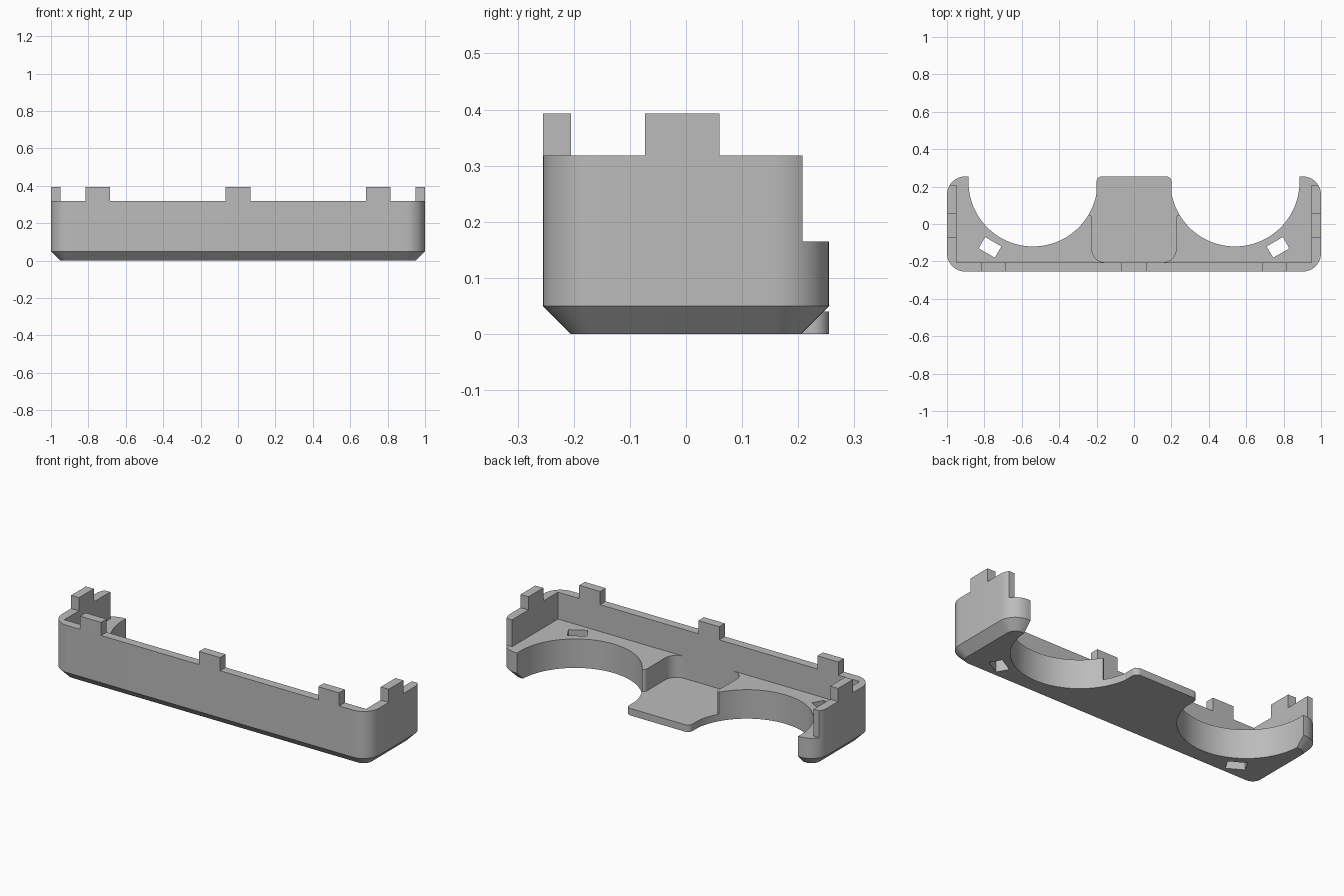
import bpy, bmesh, math
from mathutils import Vector

if "Cube" in bpy.data.objects:
    bpy.data.objects.remove(bpy.data.objects["Cube"], do_unlink=True)

GREY = (0.5, 0.5, 0.5, 1)
mat = bpy.data.materials.new("plain grey")
mat.use_nodes = True
mat.diffuse_color = GREY
mat.node_tree.nodes["Principled BSDF"].inputs["Base Color"].default_value = GREY

W, D = 1.0, 0.255              # half width and half depth
RIM, TOP = 0.318, 0.393        # wall top and clip top
SHELF, FLOOR = 0.165, 0.04     # raised shelf and low centre floor
T = 0.05                       # wall thickness and bottom chamfer


def fillet(corners, steps=12):
    """Outline from (x, y, radius) corners, each rounded by its radius."""
    out = []
    for i, (x, y, r) in enumerate(corners):
        p = Vector((x, y))
        if r == 0:
            out.append(p)
            continue
        a = (Vector(corners[i - 1][:2]) - p).normalized()
        b = (Vector(corners[(i + 1) % len(corners)][:2]) - p).normalized()
        half = a.angle(b) / 2
        mid = p + (a + b).normalized() * r / math.sin(half)
        start = p + a * r / math.tan(half) - mid
        end = p + b * r / math.tan(half) - mid
        sweep = math.pi - 2 * half
        for k in range(steps + 1):
            t = k / steps
            out.append(mid + (start * math.sin((1 - t) * sweep)
                              + end * math.sin(t * sweep)) / math.sin(sweep))
    return out


def rect(x0, x1, y0, y1, front=0, back=0):
    return fillet([(x0, y0, front), (x1, y0, front), (x1, y1, back), (x0, y1, back)])


def loft(name, rings):
    """Closed solid through a list of (outline, height)."""
    bm = bmesh.new()
    loops = [[bm.verts.new((p.x, p.y, z)) for p in o] for o, z in rings]
    n = len(loops[0])
    for lo, hi in zip(loops, loops[1:]):
        for i in range(n):
            j = (i + 1) % n
            bm.faces.new((lo[i], lo[j], hi[j], hi[i]))
    bm.faces.new(loops[0][::-1])
    bm.faces.new(loops[-1])
    bmesh.ops.recalc_face_normals(bm, faces=bm.faces)
    mesh = bpy.data.meshes.new(name)
    bm.to_mesh(mesh)
    bm.free()
    mesh.materials.append(mat)
    ob = bpy.data.objects.new(name, mesh)
    bpy.context.collection.objects.link(ob)
    return ob


def prism(name, outline, z0, z1):
    return loft(name, [(outline, z0), (outline, z1)])


def cut(target, cutter):
    cutter.hide_render = True
    bpy.context.view_layer.objects.active = target
    mod = target.modifiers.new("cut", 'BOOLEAN')
    mod.operation, mod.solver, mod.object = 'DIFFERENCE', 'EXACT', cutter
    bpy.ops.object.modifier_apply(modifier=mod.name)
    bpy.data.objects.remove(cutter, do_unlink=True)


# Tray body with a chamfered underside
full = rect(-W, W, -D, D, 0.1, 0.1)
body = loft("tray_body", [(rect(-W + T, W - T, -D + T, D - T, T, T), 0),
                          (full, T), (full, RIM)])

# Open interior, with the side walls stopping short of the back
stop = 0.208
cut(body, prism("room_cutter", fillet([
    (-W + T, -D + T, 0), (W - T, -D + T, 0), (W - T, stop, 0), (1.1, stop, 0),
    (1.1, 0.4, 0), (-1.1, 0.4, 0), (-1.1, stop, 0), (-W + T, stop, 0)]), SHELF, 0.5))

# Low centre pocket
px, py = 0.225, 0.05
cut(body, prism("pocket_cutter", fillet([
    (-px, -D + T, 0.07), (px, -D + T, 0.07), (px, py, 0.02), (0.3, py, 0),
    (0.3, 0.4, 0), (-0.3, 0.4, 0), (-0.3, py, 0), (-px, py, 0.02)]), FLOOR, 0.2))

for s in (-1, 1):
    # Round bay, open at the back
    cx, cy, r = s * 0.54, 0.225, 0.345
    arc = [Vector((cx + r * math.cos(a), cy + r * math.sin(a)))
           for a in (math.pi * (1 + k / 48) for k in range(49))]
    bay = arc + [Vector((cx + r, 0.4)), Vector((cx - r, 0.4))]
    cut(body, prism("bay_cutter", bay, -0.1, 0.6))
    # Tilted slot through the shelf
    c, sn = math.cos(s * math.pi / 6), math.sin(s * math.pi / 6)
    slot = [Vector((s * 0.77 + u * c - v * sn, -0.125 + u * sn + v * c))
            for u, v in ((-0.05, -0.035), (0.05, -0.035), (0.05, 0.035), (-0.05, 0.035))]
    cut(body, prism("slot_cutter", slot, -0.1, 0.3))

# Thin centre tab reaching the back edge
parts = [body, prism("centre_tab", rect(-0.2, 0.2, 0.1, D, 0, 0.03), 0, FLOOR)]

# Clips on the front wall and on both side walls
clip = 0.066
for name, x in (("right", -0.75), ("middle", 0), ("left", 0.75)):
    parts.append(prism("front_clip_" + name,
                       rect(x - clip, x + clip, -D, -D + T), RIM, TOP))
for name, x in (("right", -W), ("left", W - T)):
    parts.append(prism("side_clip_" + name,
                       rect(x, x + T, -0.073, 0.06), RIM, TOP))

# Smooth curved walls, sharp edges
bpy.ops.object.select_all(action='DESELECT')
for ob in parts:
    ob.select_set(True)
bpy.context.view_layer.objects.active = body
bpy.ops.object.shade_smooth_by_angle(angle=math.radians(30))
